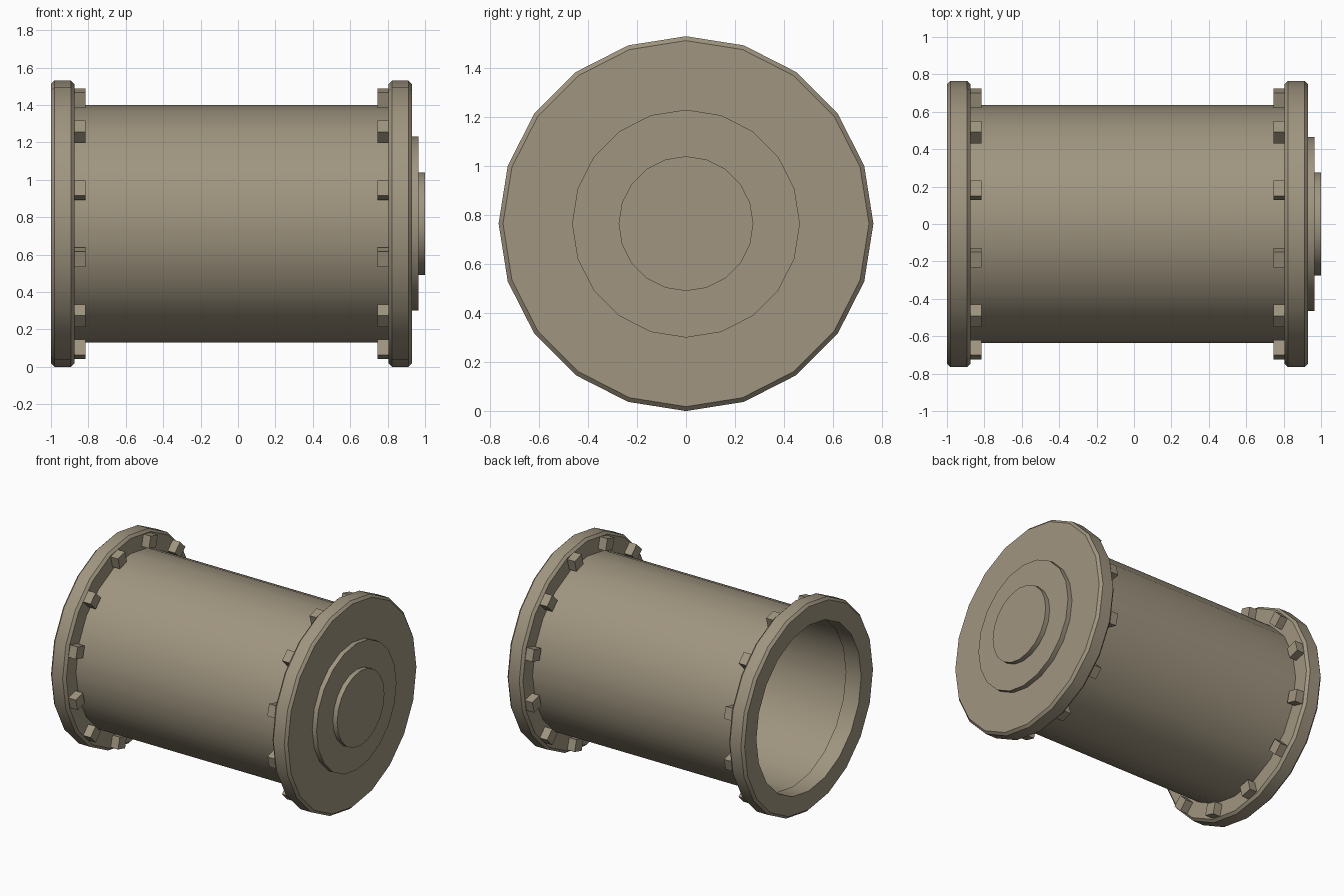
import bpy, bmesh, math
from mathutils import Matrix

SIDES = 20
CENTRE_Z = 0.765

if "Cube" in bpy.data.objects:
    bpy.data.objects.remove(bpy.data.objects["Cube"], do_unlink=True)

tan = bpy.data.materials.new("dull_tan")
tan.use_nodes = True
colour = (0.35, 0.3, 0.215, 1)
tan.diffuse_color = colour
tan.node_tree.nodes["Principled BSDF"].inputs["Base Color"].default_value = colour


def finish(bm, name, smooth=True):
    """Turn a bmesh into a named object with the shared colour."""
    bmesh.ops.recalc_face_normals(bm, faces=bm.faces)
    mesh = bpy.data.meshes.new(name)
    bm.to_mesh(mesh)
    bm.free()
    mesh.materials.append(tan)
    obj = bpy.data.objects.new(name, mesh)
    bpy.context.collection.objects.link(obj)
    if smooth:
        bpy.ops.object.select_all(action="DESELECT")
        obj.select_set(True)
        bpy.context.view_layer.objects.active = obj
        bpy.ops.object.shade_smooth_by_angle(angle=math.radians(30))
    return obj


def lathe(name, profile, closed=False):
    """Spin (x, radius) points around the long axis; open profiles get end caps."""
    bm = bmesh.new()
    rings = []
    for x, r in profile:
        angles = [2 * math.pi * i / SIDES for i in range(SIDES)]
        rings.append([bm.verts.new((x, r * math.sin(a), CENTRE_Z + r * math.cos(a)))
                      for a in angles])
    pairs = list(zip(rings, rings[1:]))
    if closed:
        pairs.append((rings[-1], rings[0]))
    else:
        bm.faces.new(rings[0])
        bm.faces.new(rings[-1])
    for a, b in pairs:
        for i in range(SIDES):
            j = (i + 1) % SIDES
            bm.faces.new((a[i], a[j], b[j], b[i]))
    return finish(bm, name)


def rim(x0, x1, r=0.765, bevel=0.018):
    """Outer flange profile with chamfered corners."""
    return [(x0, r - bevel), (x0 + bevel, r), (x1 - bevel, r), (x1, r - bevel)]


def bolts(name, x0, x1, count=12, radius=0.695, size=0.085):
    """Ring of square bolt heads, each turned to face outward."""
    bm = bmesh.new()
    for i in range(count):
        turn = Matrix.Rotation(2 * math.pi * (i + 0.5) / count, 4, "X")
        place = (Matrix.Translation((0, 0, CENTRE_Z)) @ turn
                 @ Matrix.Translation(((x0 + x1) / 2, 0, radius))
                 @ Matrix.Diagonal((x1 - x0, size, size, 1)))
        bmesh.ops.create_cube(bm, size=1, matrix=place)
    return finish(bm, name, smooth=False)


# Hollow pipe between the flanges
lathe("pipe", [(-0.94, 0.635), (0.82, 0.635), (0.82, 0.622), (-0.94, 0.622)], closed=True)

# Open flange ring and closed end flange
lathe("open_flange", rim(-1.0, -0.875) + [(-0.875, 0.61), (-1.0, 0.61)], closed=True)
lathe("closed_flange", rim(0.805, 0.93))

# Stepped discs on the closed end
lathe("large_end_disc", [(0.92, 0.465), (0.965, 0.465)])
lathe("small_end_disc", [(0.955, 0.275), (1.0, 0.275)])

# Bolt heads on the inner faces of both flanges
bolts("open_flange_bolts", -0.885, -0.815)
bolts("closed_flange_bolts", 0.745, 0.815)
